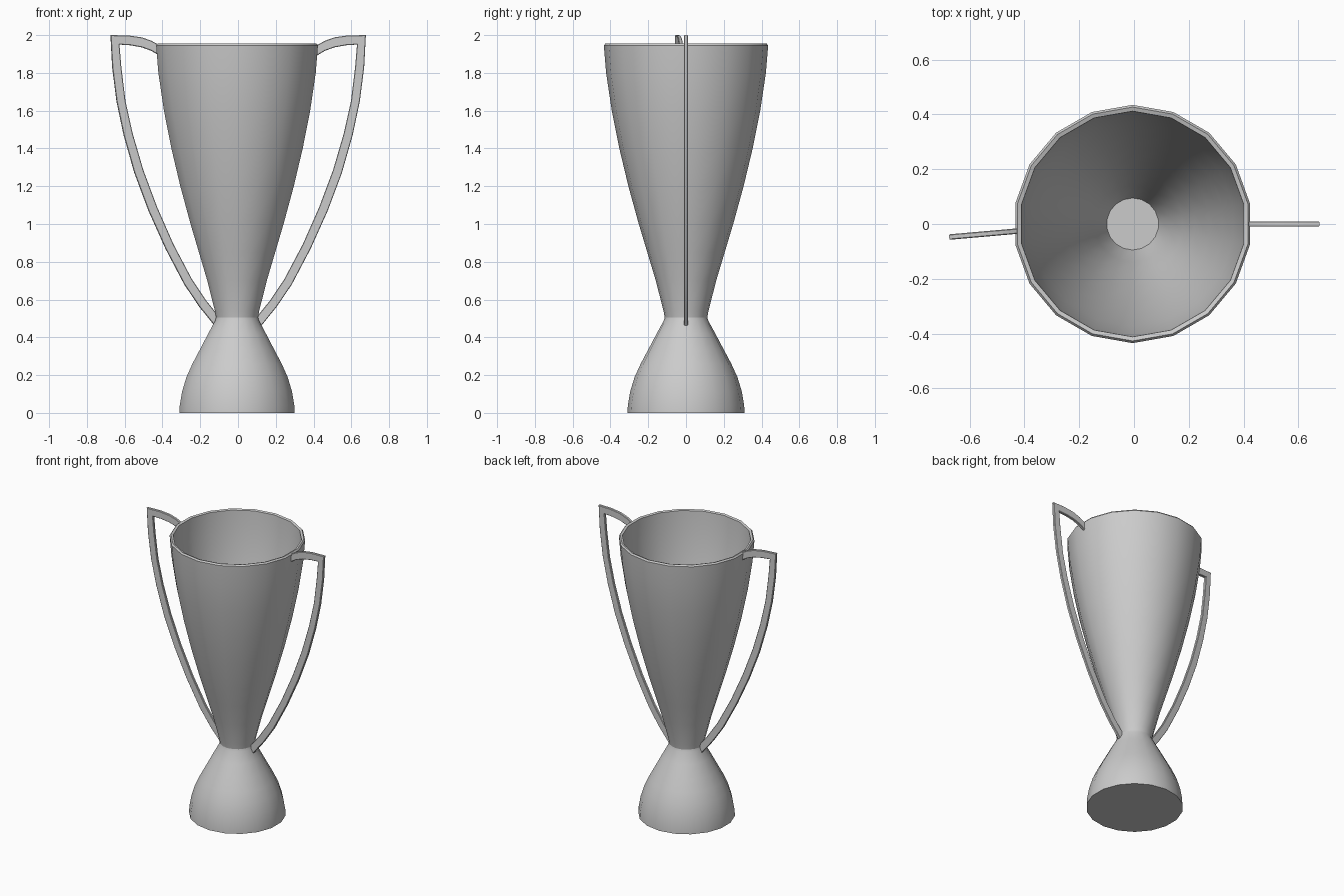
import bpy, bmesh, math
from mathutils import Matrix, Vector

if "Cube" in bpy.data.objects:
    bpy.data.objects.remove(bpy.data.objects["Cube"])

SIDES = 18
CENTRE_X = -0.005

silver = bpy.data.materials.new("silver_grey")
silver.diffuse_color = (0.6, 0.6, 0.6, 1)
silver.use_nodes = True
silver.node_tree.nodes["Principled BSDF"].inputs["Base Color"].default_value = silver.diffuse_color


def finish(name, bm, angle):
    bmesh.ops.recalc_face_normals(bm, faces=bm.faces)
    me = bpy.data.meshes.new(name)
    bm.to_mesh(me)
    bm.free()
    me.materials.append(silver)
    ob = bpy.data.objects.new(name, me)
    bpy.context.collection.objects.link(ob)
    bpy.ops.object.select_all(action='DESELECT')
    ob.select_set(True)
    bpy.context.view_layer.objects.active = ob
    bpy.ops.object.shade_smooth_by_angle(angle=math.radians(angle))
    return ob


def lathe(name, profile):
    """Rings of SIDES vertices with a vertex on the y axis, capped at both ends."""
    bm = bmesh.new()
    rings = []
    for r, z in profile:
        angles = [math.pi / 2 + math.tau * i / SIDES for i in range(SIDES)]
        rings.append([bm.verts.new((CENTRE_X + r * math.cos(a), r * math.sin(a), z)) for a in angles])
    for lo, hi in zip(rings, rings[1:]):
        for i in range(SIDES):
            j = (i + 1) % SIDES
            bm.faces.new((lo[i], lo[j], hi[j], hi[i]))
    bm.faces.new(rings[0])
    bm.faces.new(rings[-1])
    return finish(name, bm, 30)


# Flared foot
lathe("base", [(0.31, 0), (0.308, 0.04), (0.295, 0.115), (0.272, 0.19),
               (0.24, 0.26), (0.2, 0.335), (0.155, 0.42), (0.117, 0.49), (0.112, 0.51)])

# Hollow cup: outer wall, bevelled rim, inner wall down to the small floor
outer = [(0.112, 0.5), (0.119, 0.54), (0.16, 0.7), (0.205, 0.85), (0.25, 1.0), (0.305, 1.2),
         (0.353, 1.4), (0.393, 1.6), (0.423, 1.8), (0.435, 1.945)]
inner = [(r - 0.02, z) for r, z in reversed(outer[1:-1])]
lathe("cup", outer + [(0.427, 1.955), (0.412, 1.95)] + inner + [(0.095, 0.53)])

# Handles: flat strip given by its outer and inner edges (x, z)
edge_out = [(0.415, 1.945), (0.46, 1.97), (0.51, 1.988), (0.58, 1.998), (0.677, 2.0),
            (0.668, 1.83), (0.645, 1.65), (0.607, 1.47), (0.55, 1.27), (0.475, 1.07),
            (0.385, 0.87), (0.285, 0.68), (0.205, 0.562), (0.125, 0.463)]
edge_in = [(0.415, 1.89), (0.46, 1.917), (0.51, 1.935), (0.57, 1.946), (0.63, 1.95),
           (0.62, 1.83), (0.598, 1.65), (0.56, 1.48), (0.503, 1.285), (0.43, 1.09),
           (0.343, 0.893), (0.244, 0.706), (0.167, 0.592), (0.09, 0.497)]


def handle(name, side, turn):
    bm = bmesh.new()
    t = 0.01
    rings = [[bm.verts.new((side * x, y, z)) for (x, z), y in
              ((o, -t), (o, t), (i, t), (i, -t))] for o, i in zip(edge_out, edge_in)]
    for a, b in zip(rings, rings[1:]):
        for k in range(4):
            m = (k + 1) % 4
            bm.faces.new((a[k], a[m], b[m], b[k]))
    bm.faces.new(rings[0])
    bm.faces.new(rings[-1])
    # Softened long edges
    long_edges = [bm.edges.get((a[k], b[k])) for a, b in zip(rings, rings[1:]) for k in range(4)]
    bmesh.ops.bevel(bm, geom=long_edges, offset=0.003, segments=1, affect='EDGES')
    # Slight swing about the neck
    bmesh.ops.rotate(bm, verts=bm.verts, cent=Vector((side * 0.13, 0, 0)),
                     matrix=Matrix.Rotation(math.radians(turn), 3, 'Z'))
    return finish(name, bm, 30)


handle("right_handle", 1, 0)
handle("left_handle", -1, 5)
